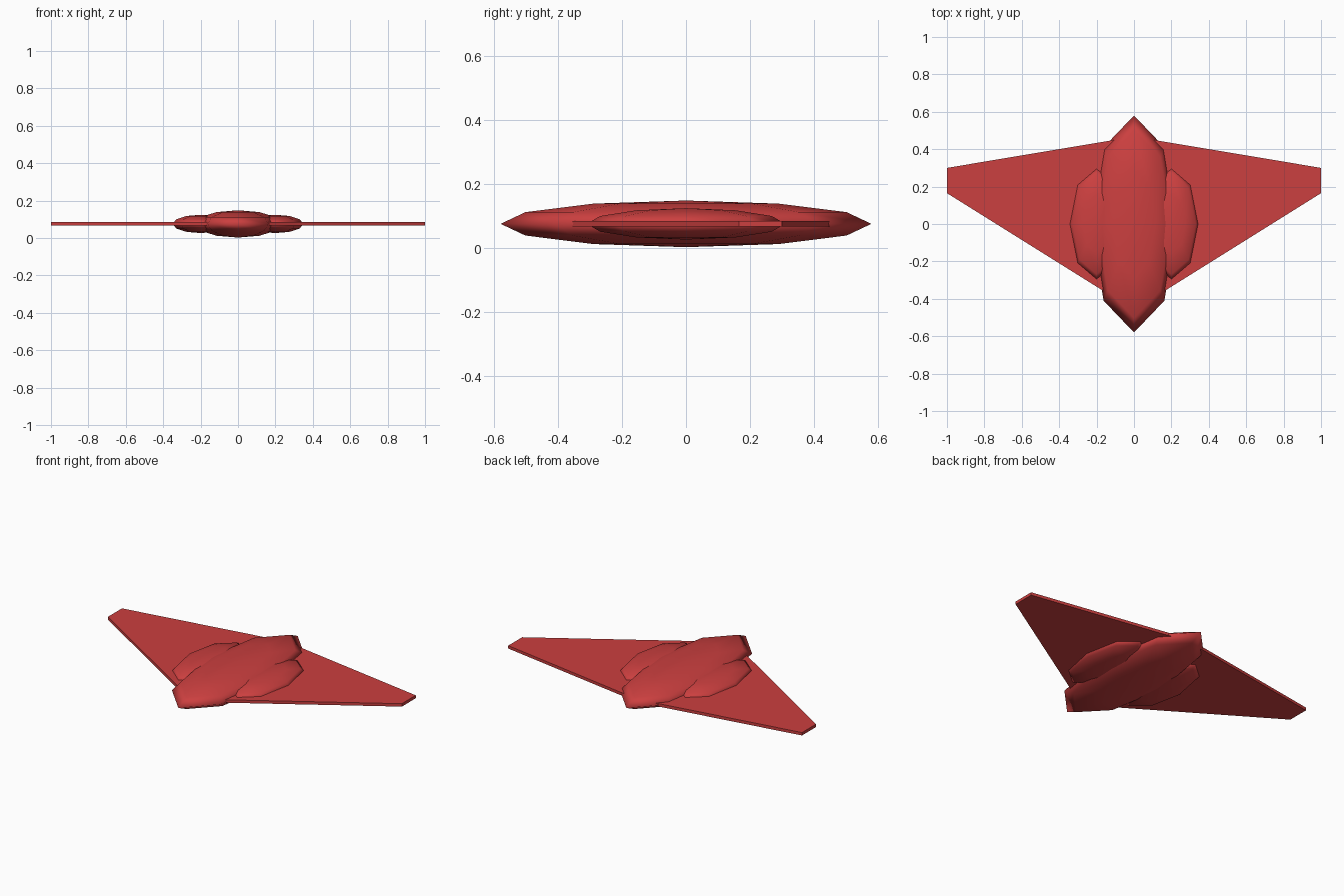
import bpy, bmesh

if "Cube" in bpy.data.objects:
    bpy.data.objects.remove(bpy.data.objects["Cube"])

MID = 0.075  # height of the common centre plane

red = bpy.data.materials.new("red_paint")
red.diffuse_color = (0.60, 0.05, 0.05, 1)
red.use_nodes = True
red.node_tree.nodes["Principled BSDF"].inputs["Base Color"].default_value = red.diffuse_color


def finish(name, bm, smooth):
    bmesh.ops.recalc_face_normals(bm, faces=bm.faces)
    for f in bm.faces:
        f.smooth = smooth
    mesh = bpy.data.meshes.new(name)
    bm.to_mesh(mesh)
    bm.free()
    mesh.materials.append(red)
    obj = bpy.data.objects.new(name, mesh)
    bpy.context.collection.objects.link(obj)
    return obj


def pod(name, x, half_size):
    # Low-poly sphere squashed into a flat, long pod
    bm = bmesh.new()
    bmesh.ops.create_uvsphere(bm, u_segments=8, v_segments=6, radius=1)
    bmesh.ops.scale(bm, vec=half_size, verts=bm.verts)
    obj = finish(name, bm, True)
    obj.location = (x, 0, MID)
    return obj


# Central body and the two side pods
pod("fuselage", 0, (0.23, 0.58, 0.073))
for side, label in ((-1, "left"), (1, "right")):
    pod(label + "_engine_pod", side * 0.20, (0.15, 0.31, 0.049))

# Thin wing plate, mirrored plan outline extruded upward
half = [(0, -0.46), (1, 0.165), (1, 0.30), (0, 0.467)]
outline = half + [(-x, y) for x, y in reversed(half) if x]
thick = 0.018
bm = bmesh.new()
face = bm.faces.new([bm.verts.new((x, y, MID - thick / 2)) for x, y in outline])
ext = bmesh.ops.extrude_face_region(bm, geom=[face])
top = [v for v in ext["geom"] if isinstance(v, bmesh.types.BMVert)]
bmesh.ops.translate(bm, vec=(0, 0, thick), verts=top)
finish("wing", bm, False)
